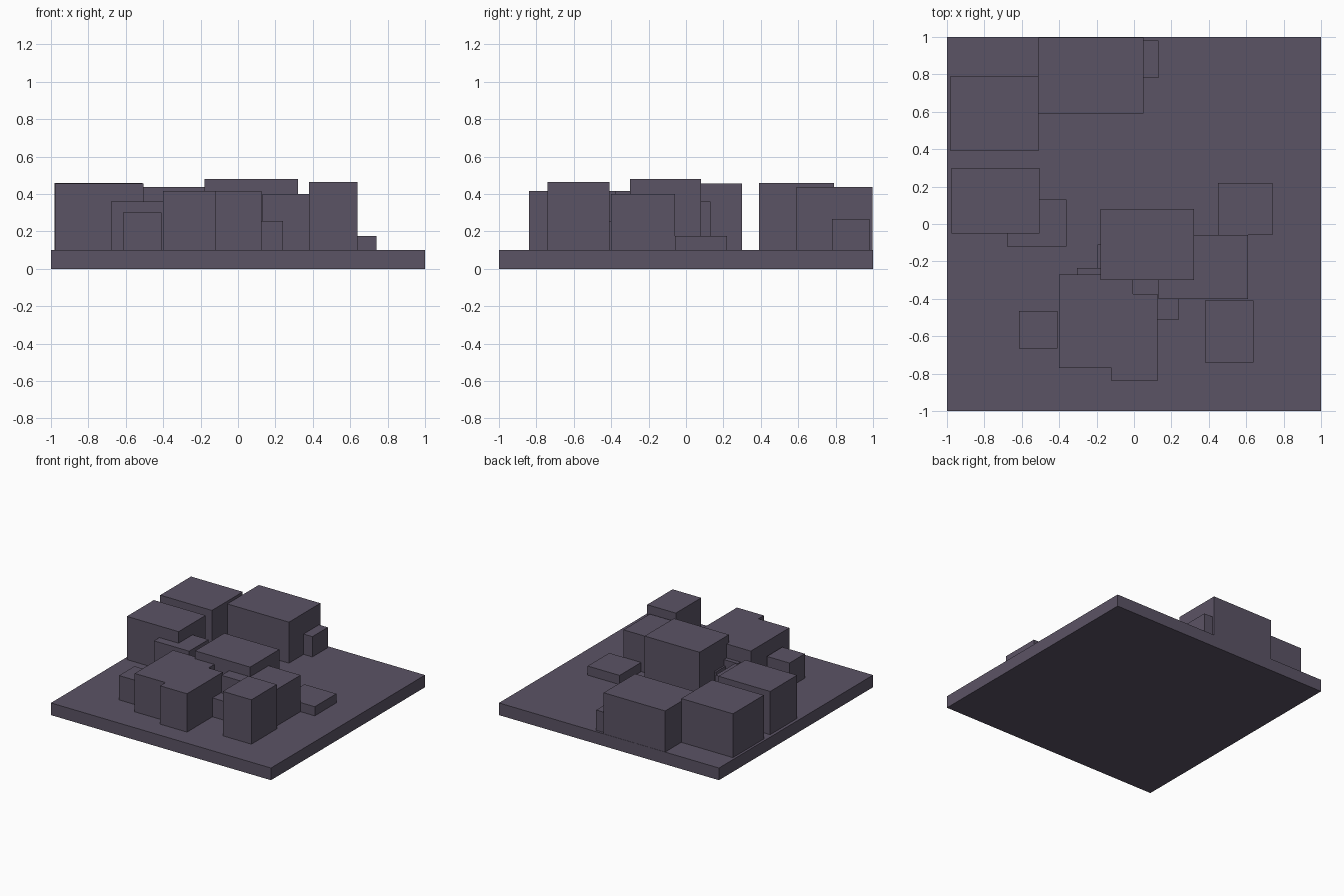
import bpy

if "Cube" in bpy.data.objects:
    bpy.data.objects.remove(bpy.data.objects["Cube"])

# One flat colour for the whole model
mat = bpy.data.materials.new("dusky_purple_grey")
mat.diffuse_color = (0.105, 0.087, 0.13, 1.0)
mat.use_nodes = True
mat.node_tree.nodes["Principled BSDF"].inputs["Base Color"].default_value = mat.diffuse_color

BASE_TOP = 0.1


def box(name, x0, x1, y0, y1, z0, z1):
    """Axis-aligned box given by its extents."""
    bpy.ops.mesh.primitive_cube_add(
        size=1, location=((x0 + x1) / 2, (y0 + y1) / 2, (z0 + z1) / 2))
    ob = bpy.context.object
    ob.name = name
    ob.scale = (x1 - x0, y1 - y0, z1 - z0)
    bpy.ops.object.transform_apply(location=False, rotation=False, scale=True)
    ob.data.materials.append(mat)
    return ob


# Square base plate
box("base_plate", -1, 1, -1, 1, 0, BASE_TOP)

# Blocks standing on the plate: name, x range, y range, top height
blocks = [
    ("back_left_block", -0.98, -0.51, 0.39, 0.79, 0.46),
    ("back_block", -0.51, 0.05, 0.59, 0.998, 0.437),
    ("back_small_block", -0.08, 0.13, 0.78, 0.98, 0.267),
    ("left_block", -0.975, -0.505, -0.05, 0.30, 0.455),
    ("left_low_block", -0.68, -0.36, -0.12, 0.13, 0.36),
    ("centre_block", -0.18, 0.32, -0.30, 0.08, 0.48),
    ("centre_side_block", -0.195, 0.05, -0.26, -0.11, 0.25),
    ("centre_low_block", -0.305, -0.10, -0.44, -0.235, 0.30),
    ("right_low_block", 0.45, 0.74, -0.06, 0.22, 0.175),
    ("right_block", 0.13, 0.61, -0.40, -0.06, 0.40),
    ("front_right_block", 0.38, 0.64, -0.74, -0.41, 0.465),
    ("front_block", -0.40, -0.005, -0.77, -0.27, 0.415),
    ("front_step_block", -0.12, 0.125, -0.84, -0.375, 0.415),
    ("front_left_small_block", -0.615, -0.41, -0.665, -0.465, 0.30),
    ("front_low_block", -0.01, 0.24, -0.51, -0.29, 0.255),
]
for name, x0, x1, y0, y1, top in blocks:
    # sink slightly into the plate so no coincident bottom faces show
    box(name, x0, x1, y0, y1, BASE_TOP - 0.02, top)
